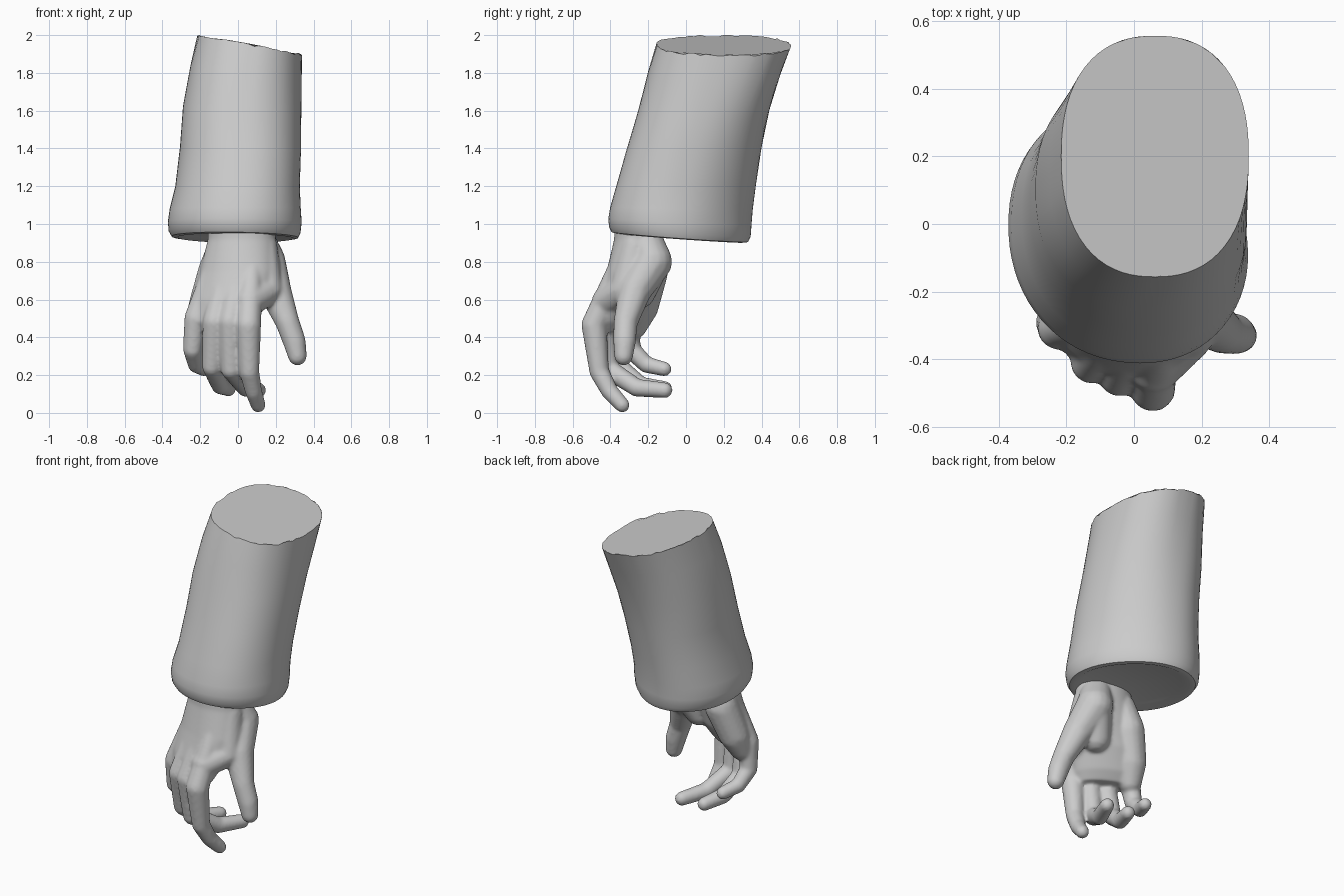
import bpy, bmesh, math, random
from mathutils import Vector

random.seed(3)


def finish(name, bm):
    bmesh.ops.recalc_face_normals(bm, faces=bm.faces)
    me = bpy.data.meshes.new(name)
    bm.to_mesh(me)
    bm.free()
    ob = bpy.data.objects.new(name, me)
    bpy.context.collection.objects.link(ob)
    return ob


def loft(bm, sections, n=48, square=0.0, jitter=0.0):
    """Skin oval sections: (cx, cy, z, rx, ry, turn, flat, slope_x, slope_y).
    flat presses in the back right side, square boxes the ovals towards the top."""
    rings = []
    for i, (cx, cy, z, rx, ry, turn, flat, sx, sy) in enumerate(sections):
        a, ring = math.radians(turn), []
        power = 2 + square * i / (len(sections) - 1)
        for k in range(n):
            t = 2 * math.pi * k / n
            c, s = math.cos(t), math.sin(t)
            r = (abs(c) ** power + abs(s) ** power) ** (-1 / power)
            r *= 1 - flat * max(0, math.cos(t - 0.8)) ** 4
            u, v = rx * r * c, ry * r * s
            v -= u * ry / rx * flat * 0.8
            x, y = u * math.cos(a) - v * math.sin(a), u * math.sin(a) + v * math.cos(a)
            dz = random.uniform(-jitter, jitter) if i == len(sections) - 1 else 0
            ring.append(bm.verts.new((cx + x, cy + y, z + sx * x + sy * y + dz)))
        rings.append(ring)
    for a, b in zip(rings, rings[1:]):
        for k in range(n):
            j = (k + 1) % n
            bm.faces.new((a[k], a[j], b[j], b[k]))
    bm.faces.new(rings[0][::-1])
    bm.faces.new(rings[-1])


def ball_points(p, r, rows=8, cols=16):
    for i in range(rows + 1):
        f = math.pi * i / rows
        for k in range(cols if 0 < i < rows else 1):
            t = 2 * math.pi * k / cols
            yield Vector(p) + r * Vector((math.sin(f) * math.cos(t),
                                          math.sin(f) * math.sin(t), math.cos(f)))


def chain(bm, joints):
    """Rounded tapering links between joints: (x, y, z, radius)."""
    for a, b in zip(joints, joints[1:]):
        part = bmesh.new()
        for j in (a, b):
            for co in ball_points(j[:3], j[3]):
                part.verts.new(co)
        res = bmesh.ops.convex_hull(part, input=part.verts[:])
        junk = [g for g in set(res["geom_interior"] + res["geom_unused"])
                if isinstance(g, bmesh.types.BMVert)]
        bmesh.ops.delete(part, geom=junk, context='VERTS')
        bmesh.ops.recalc_face_normals(part, faces=part.faces)
        me = bpy.data.meshes.new("link")
        part.to_mesh(me)
        part.free()
        bm.from_mesh(me)
        bpy.data.meshes.remove(me)


# sleeve: leaning tube with rounded cuff and slanted top cut
bm = bmesh.new()
loft(bm, [
    (-0.01, -0.03, 0.943, 0.27, 0.29, 0, 0.09, -0.02, -0.075),
    (-0.01, -0.03, 0.925, 0.31, 0.335, 0, 0.09, -0.02, -0.075),
    (-0.013, -0.03, 0.93, 0.338, 0.362, 0, 0.09, -0.02, -0.075),
    (-0.015, -0.03, 0.957, 0.352, 0.376, 0, 0.09, -0.02, -0.07),
    (-0.014, -0.03, 1.01, 0.357, 0.38, 0, 0.09, -0.01, -0.05),
    (-0.012, -0.022, 1.08, 0.35, 0.378, 0, 0.09, 0.0, -0.02),
    (0.0, 0.002, 1.20, 0.332, 0.370, 0, 0.08, 0.0, 0.0),
    (0.015, 0.045, 1.40, 0.322, 0.357, 0, 0.06, -0.03, 0.0),
    (0.023, 0.095, 1.60, 0.314, 0.348, 0, 0.03, -0.08, 0.0),
    (0.043, 0.15, 1.80, 0.294, 0.352, 0, 0.0, -0.14, 0.0),
    (0.062, 0.2, 1.945, 0.277, 0.356, 0, 0.0, -0.185, -0.01),
], n=72, square=0.35, jitter=0.006)
sleeve = finish("sleeve", bm)

# hand: palm and wrist
bm = bmesh.new()
loft(bm, [
    (0.02, -0.25, 1.02, 0.18, 0.125, 0, 0, 0, 0),
    (0.02, -0.25, 0.92, 0.18, 0.13, -5, 0, 0, 0),
    (0.0, -0.28, 0.75, 0.205, 0.135, -15, 0, 0, 0),
    (-0.045, -0.315, 0.60, 0.215, 0.13, -24, 0, 0, 0),
    (-0.08, -0.35, 0.48, 0.195, 0.10, -28, 0, 0, 0),
    (-0.085, -0.36, 0.43, 0.16, 0.06, -28, 0, 0, 0),
])

# fingers: wrist start, knuckle, two joints, tip
fingers = {
    "index": [(0.08, -0.30, 0.88, 0.06), (0.055, -0.487, 0.465, 0.068), (0.06, -0.46, 0.22, 0.053),
              (0.082, -0.405, 0.115, 0.046), (0.107, -0.337, 0.041, 0.04)],
    "middle": [(0.03, -0.29, 0.88, 0.06), (-0.042, -0.447, 0.48, 0.064), (-0.037, -0.41, 0.23, 0.054),
               (0.04, -0.26, 0.133, 0.048), (0.108, -0.112, 0.12, 0.042)],
    "ring": [(-0.03, -0.28, 0.88, 0.06), (-0.125, -0.41, 0.48, 0.063), (-0.138, -0.36, 0.245, 0.053),
             (-0.095, -0.24, 0.145, 0.047), (-0.05, -0.112, 0.128, 0.041)],
    "little": [(-0.08, -0.26, 0.88, 0.06), (-0.222, -0.31, 0.50, 0.063), (-0.24, -0.29, 0.335, 0.051),
               (-0.222, -0.21, 0.255, 0.044), (-0.18, -0.114, 0.232, 0.039)],
}
for joints in fingers.values():
    chain(bm, joints)

# thumb with its fleshy base
chain(bm, [(0.10, -0.22, 0.93, 0.09), (0.145, -0.18, 0.80, 0.108), (0.195, -0.27, 0.65, 0.088),
           (0.262, -0.32, 0.48, 0.064), (0.298, -0.325, 0.38, 0.061), (0.315, -0.33, 0.30, 0.05)])
chain(bm, [(0.145, -0.18, 0.80, 0.10), (0.08, -0.25, 0.64, 0.09)])
# web between thumb and index
chain(bm, [(0.13, -0.27, 0.88, 0.08), (0.16, -0.325, 0.65, 0.078), (0.06, -0.42, 0.59, 0.08)])
# heel and outer edge of the palm
chain(bm, [(-0.07, -0.21, 0.88, 0.09), (-0.115, -0.195, 0.74, 0.1),
           (-0.175, -0.235, 0.56, 0.09), (-0.2, -0.275, 0.46, 0.07)])
hand = finish("hand", bm)

# melt hand parts into one skin
m = hand.modifiers.new("skin", 'REMESH')
m.mode = 'VOXEL'
m.voxel_size = 0.009
m.use_smooth_shade = True
m = hand.modifiers.new("soften", 'SMOOTH')
m.factor = 0.5
m.iterations = 12

bpy.ops.object.select_all(action='DESELECT')
sleeve.select_set(True)
bpy.context.view_layer.objects.active = sleeve
bpy.ops.object.shade_smooth_by_angle(angle=math.radians(40))
